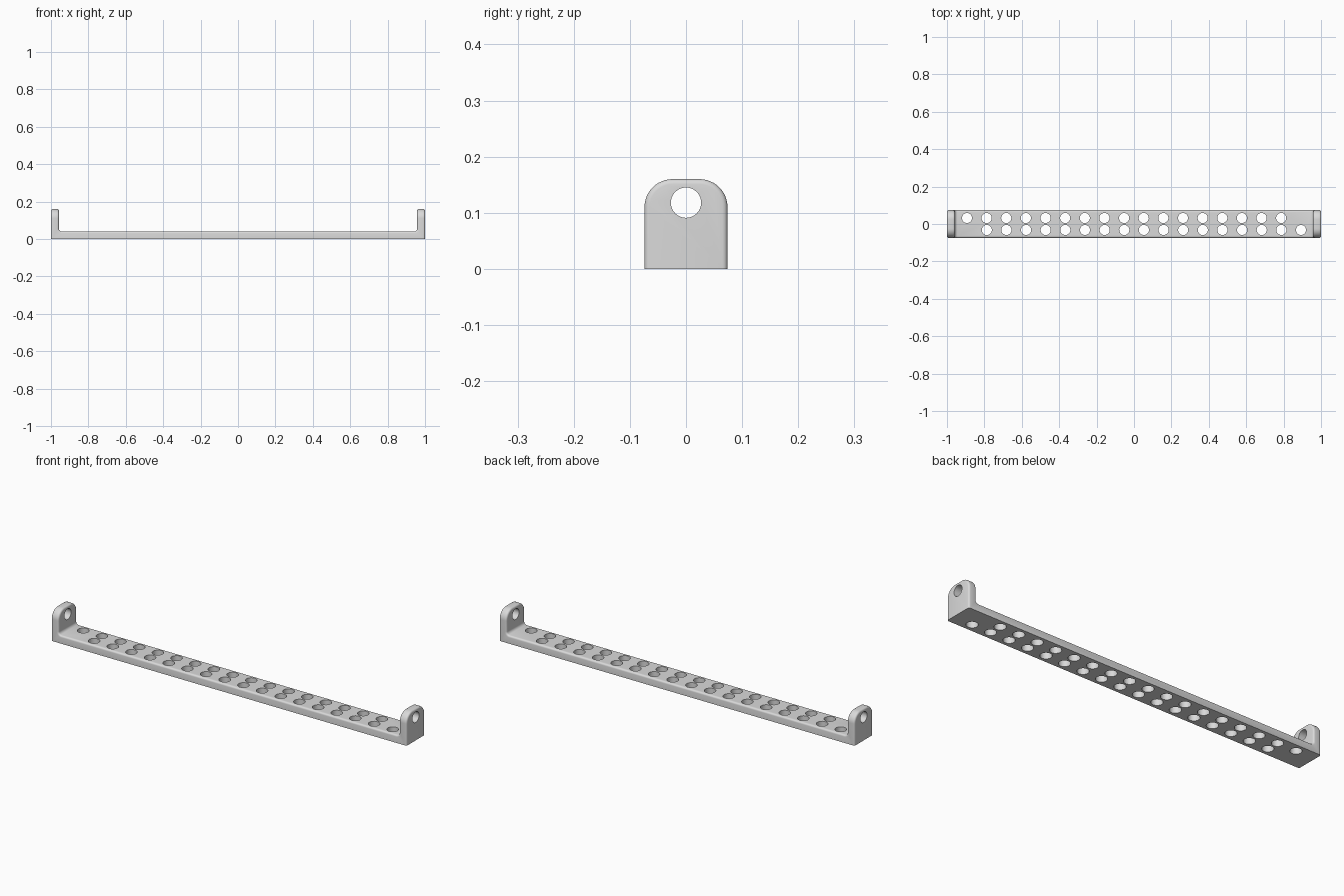
import bpy, bmesh
from math import sin, cos, pi, radians
from mathutils import Matrix, Vector

old = bpy.data.objects.get("Cube")
if old:
    bpy.data.objects.remove(old, do_unlink=True)

HALF_W, TOP, BAR, LUG = 0.074, 0.16, 0.04, 0.042
EDGE, FILLET = 0.009, 0.015

grey = bpy.data.materials.new("light grey")
grey.use_nodes = True
colour = (0.7, 0.7, 0.7, 1)
grey.diffuse_color = colour
grey.node_tree.nodes["Principled BSDF"].inputs["Base Color"].default_value = colour


def make(name, bm):
    bmesh.ops.recalc_face_normals(bm, faces=bm.faces)
    mesh = bpy.data.meshes.new(name)
    bm.to_mesh(mesh)
    bm.free()
    mesh.materials.append(grey)
    obj = bpy.data.objects.new(name, mesh)
    bpy.context.collection.objects.link(obj)
    return obj


def prism(name, points, depth):
    """Extrude a closed outline of 3D points along depth."""
    bm = bmesh.new()
    face = bm.faces.new([bm.verts.new(p) for p in points])
    out = bmesh.ops.extrude_face_region(bm, geom=[face])
    moved = [g for g in out["geom"] if isinstance(g, bmesh.types.BMVert)]
    bmesh.ops.translate(bm, verts=moved, vec=Vector(depth))
    return make(name, bm)


def arc(cx, cy, r, start, end, n):
    angles = [radians(start + (end - start) * i / n) for i in range(n + 1)]
    return [(cx + r * cos(a), cy + r * sin(a)) for a in angles]


def cut(obj, cutter, operation):
    """Apply a boolean to obj and remove the cutter."""
    cutter.hide_render = True
    mod = obj.modifiers.new("cut", "BOOLEAN")
    mod.operation, mod.solver, mod.object = operation, "EXACT", cutter
    deps = bpy.context.evaluated_depsgraph_get()
    mesh = bpy.data.meshes.new_from_object(obj.evaluated_get(deps))
    obj.modifiers.clear()
    obj.data = mesh
    bpy.data.objects.remove(cutter, do_unlink=True)


# U-shaped side profile with filleted inner corners
inner = 1 - LUG
right = arc(inner - FILLET, BAR + FILLET, FILLET, -90, 0, 6)
right += [(inner, 0.2), (1, 0.2), (1, 0)]
left = [(-x, z) for x, z in reversed(right)]
bracket = prism("mounting_bracket", [(x, -0.1, z) for x, z in right + left], (0, 0.2, 0))

# Round-shouldered end outline
r = 0.05
ends = arc(HALF_W - r, TOP - r, r, 0, 90, 12)
ends += [(-y, z) for y, z in reversed(ends)]
ends += [(-HALF_W, -0.1), (HALF_W, -0.1)]
cut(bracket, prism("end_outline", [(-1.1, y, z) for y, z in ends], (2.2, 0, 0)), "INTERSECT")

# Soften every sharp edge except those around the base
bm = bmesh.new()
bm.from_mesh(bracket.data)
bmesh.ops.remove_doubles(bm, verts=bm.verts, dist=1e-5)
sharp = [e for e in bm.edges if e.is_manifold and e.calc_face_angle() > radians(40)
         and max(v.co.z for v in e.verts) > 0.001]
bmesh.ops.bevel(bm, geom=sharp, offset=EDGE, segments=4, profile=0.5, affect="EDGES")
bm.to_mesh(bracket.data)
bm.free()

# Two staggered rows of bar holes, and one bore through both end lugs
bm = bmesh.new()


def drill(radius, depth, matrix):
    bmesh.ops.create_cone(bm, cap_ends=True, segments=32, radius1=radius,
                          radius2=radius, depth=depth, matrix=matrix)


for i in range(17):
    x = -0.893 + 0.105 * i
    for side in (-1, 1):
        drill(0.027, 0.1, Matrix.Translation((side * x, side * 0.032, 0.02)))
drill(0.027, 2.2, Matrix.Translation((0, 0, 0.118)) @ Matrix.Rotation(pi / 2, 4, "Y"))
cut(bracket, make("hole_cutters", bm), "DIFFERENCE")

bpy.ops.object.select_all(action="DESELECT")
bracket.select_set(True)
bpy.context.view_layer.objects.active = bracket
bpy.ops.object.shade_smooth_by_angle(angle=radians(30))
